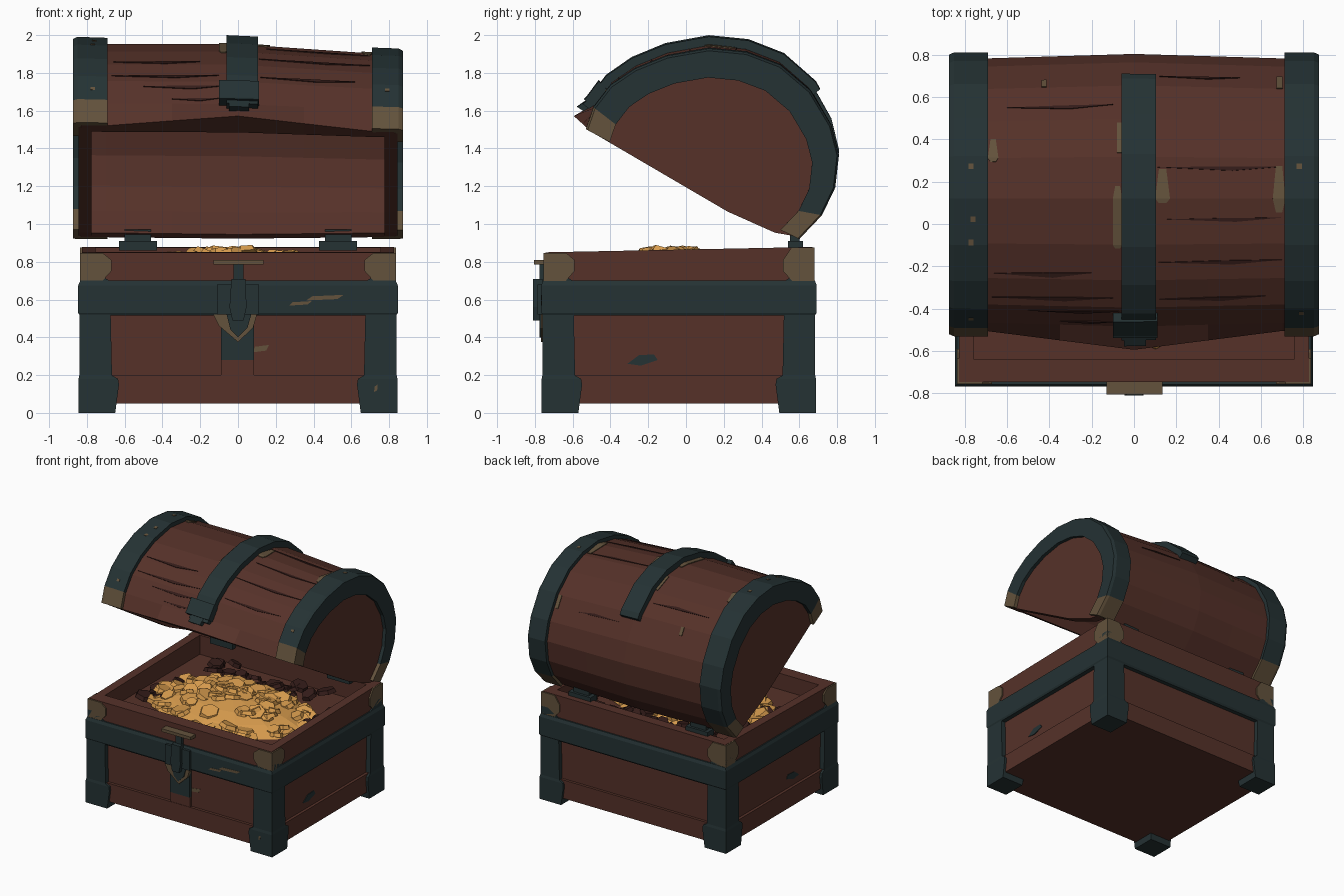
import bpy, bmesh, math, random
from mathutils import Matrix, Vector, Euler

if "Cube" in bpy.data.objects:
    bpy.data.objects.remove(bpy.data.objects["Cube"])

random.seed(4)


def material(name, rgb):
    m = bpy.data.materials.new(name)
    m.diffuse_color = (*rgb, 1)
    m.use_nodes = True
    m.node_tree.nodes["Principled BSDF"].inputs["Base Color"].default_value = m.diffuse_color
    return m


WOOD = material("red_brown_wood", (0.092, 0.031, 0.022))
DARK = material("dark_wood", (0.035, 0.012, 0.010))
IRON = material("dark_teal_iron", (0.018, 0.032, 0.034))
RUST = material("tan_rust", (0.125, 0.085, 0.045))
GOLD = material("gold", (0.68, 0.33, 0.075))


def finish(name, bm, mats):
    bmesh.ops.recalc_face_normals(bm, faces=bm.faces)
    me = bpy.data.meshes.new(name)
    bm.to_mesh(me)
    bm.free()
    for m in mats:
        me.materials.append(m)
    ob = bpy.data.objects.new(name, me)
    bpy.context.collection.objects.link(ob)
    return ob


def loft(name, rings, mats, rule=lambda i: 0):
    """Skin closed rings one after another and cap both ends."""
    bm = bmesh.new()
    vs = [[bm.verts.new(p) for p in r] for r in rings]
    n = len(vs[0])
    for i in range(len(vs) - 1):
        for j in range(n):
            k = (j + 1) % n
            f = bm.faces.new((vs[i][j], vs[i][k], vs[i + 1][k], vs[i + 1][j]))
            f.material_index = rule(i)
    bm.faces.new(vs[0][::-1]).material_index = rule(0)
    bm.faces.new(vs[-1]).material_index = rule(len(vs) - 2)
    return finish(name, bm, mats)


def rect(hx, y0, y1, z):
    return [(-hx, y0, z), (hx, y0, z), (hx, y1, z), (-hx, y1, z)]


def box(name, x0, x1, y0, y1, z0, z1, mat):
    return loft(name, [[(x0, y0, z), (x1, y0, z), (x1, y1, z), (x0, y1, z)] for z in (z0, z1)], [mat])


def front_plate(name, pts, y0, y1, mat):
    return loft(name, [[(x, y, z) for x, z in pts] for y in (y0, y1)], [mat])


# ---- chest body: plinth, recessed panels, upper boards, rim and inner well
def rim(hx, y0, y1):
    return [(x, y, 0.865 + 0.02 * y) for x, y, z in rect(hx, y0, y1, 0)]


O, R, I = (0.825, -0.745, 0.67), (0.802, -0.722, 0.648), (0.755, -0.64, 0.585)
loft("chest_body", [rect(*O, 0.05), rect(*O, 0.2), rect(*R, 0.2), rect(*R, 0.54), rect(*O, 0.54),
                    rim(*O), rim(*I), rect(*I, 0.72)], [WOOD])
loft("body_band", [rect(0.838, -0.757, 0.682, 0.515), rect(0.846, -0.766, 0.692, 0.53),
                   rect(0.846, -0.766, 0.692, 0.675), rect(0.835, -0.757, 0.682, 0.70)], [IRON])

# ---- corner posts, feet and rusted caps
for sx, side in ((-1, "left"), (1, "right")):
    for sy, yc, end in ((-1, -0.76, "front"), (1, 0.684, "back")):
        def corner(w, z, out=0.0):
            xo, xi, yo, yi = sx * (0.84 + out), sx * (0.84 - w), yc + sy * out, yc - sy * w
            return [(xo, yo, z), (xi, yo, z), (xi, yi, z), (xo, yi, z)]

        def ell(w, z, t=0.03):
            a, b = sx * 0.836, yc - sy * 0.005
            return [(a, b, z), (a - sx * w, b, z), (a - sx * w, b - sy * t, z), (a - sx * t, b - sy * t, z),
                    (a - sx * t, b - sy * w, z), (a, b - sy * w, z)]
        loft(f"post_{side}_{end}", [corner(0.175, 0.1), corner(0.165, 0.56)], [IRON])
        loft(f"foot_{side}_{end}", [corner(0.19, 0, 0.004), corner(0.21, 0.15, 0.004),
                                    corner(0.205, 0.18, 0.004), corner(0.17, 0.2)], [IRON])
        loft(f"corner_cap_{side}_{end}", [ell(0.11, 0.69), ell(0.165, 0.75), ell(0.165, 0.81),
                                         ell(0.12, 0.862 + 0.02 * yc)], [RUST])
        loft(f"cap_root_{side}_{end}", [ell(0.17, 0.69, 0.025), ell(0.06, 0.76, 0.025)], [IRON])

# ---- front strap and lock
box("front_strap", -0.09, 0.085, -0.748, -0.7, 0.28, 0.54, IRON)
box("strap_board", -0.09, 0.085, -0.742, -0.7, 0.19, 0.28, WOOD)
front_plate("lock_point", [(-0.13, 0.52), (-0.1, 0.46), (0, 0.375), (0.08, 0.45), (0.1, 0.52)], -0.768, -0.74, RUST)
front_plate("lock_tip", [(-0.06, 0.52), (-0.04, 0.44), (0.0, 0.40), (0.05, 0.45), (0.07, 0.52)], -0.776, -0.74, IRON)
box("lock_plate", -0.11, 0.11, -0.785, -0.74, 0.52, 0.68, IRON)
front_plate("lock_hasp", [(-0.03, 0.49), (0.03, 0.49), (0.045, 0.56), (0.04, 0.71), (-0.035, 0.71), (-0.045, 0.56)],
            -0.81, -0.76, IRON)
box("lock_neck", -0.025, 0.03, -0.775, -0.74, 0.69, 0.79, IRON)
box("lock_catch", -0.13, 0.135, -0.805, -0.73, 0.785, 0.81, RUST)

# ---- worn chips on the body
for x, z, w, h, y, m in ((0.46, 0.61, 0.2, 0.015, -0.768, RUST), (0.33, 0.58, 0.12, 0.012, -0.768, RUST),
                         (0.12, 0.34, 0.09, 0.02, -0.724, RUST), (0.73, 0.13, 0.02, 0.02, -0.766, RUST)):
    front_plate("front_chip", [(x - w / 2, z - h), (x + w / 3, z - h / 2), (x + w / 2, z + h), (x - w / 3, z + h / 2)],
                y, y + 0.006, m)
for s in (-1, 1):
    loft("side_chip", [[(s * x, y, z) for y, z in ((-0.31, 0.26), (-0.24, 0.25), (-0.15, 0.28), (-0.17, 0.31),
                                                   (-0.25, 0.305))] for x in (0.798, 0.807)], [IRON])

# ---- lid arc in (y, z), from front lip over the top to the hinge side
ARC = [(-0.53, 1.52), (-0.49, 1.64), (-0.40, 1.76), (-0.27, 1.85), (-0.10, 1.92), (0.12, 1.96), (0.32, 1.94),
       (0.50, 1.87), (0.66, 1.73), (0.77, 1.54), (0.81, 1.38), (0.79, 1.20), (0.72, 1.05), (0.60, 0.92)]
CY, CZ, LAST = 0.10, 1.17, len(ARC) - 1


def skew(x, y, z):
    return (x, y, 0.93 + (z - 0.93) * (1 - 0.03 * x / 0.85))


def lid(t, x, s):
    """Point on the lid at arc position t, width x and shell scale s."""
    i = min(int(t), LAST - 1)
    f = t - i
    y, z = (ARC[i][k] * (1 - f) + ARC[i + 1][k] * f for k in (0, 1))
    w = max(0, 1 - abs(x) / 0.7)
    s += 0.03 * w
    lip = w * max(0, 1 - t) if s > 0.92 else 0
    return skew(x, CY + (y - CY) * s - 0.07 * lip, CZ + (z - CZ) * s + 0.055 * lip)


loft("lid_shell", [[lid(t, x, 0.96) for t in range(LAST + 1)] + [lid(t, x, 0.87) for t in range(LAST, -1, -1)]
                   for x in (-0.83, -0.7, -0.35, 0, 0.35, 0.7, 0.83)], [WOOD])


def strip(name, x0, x1, t0, t1, s0, s1, mat, taper=1.0):
    """Raised strip that follows the lid arc."""
    ts = [t0] + [t for t in range(math.ceil(t0 + 0.01), math.ceil(t1 - 0.01))] + [t1]
    rings = []
    for t in ts:
        k = taper if t in (t0, t1) else 1
        m, h = (x0 + x1) / 2, (x1 - x0) / 2 * k
        rings.append([lid(t, m - h, s0), lid(t, m + h, s0), lid(t, m + h, s1), lid(t, m - h, s1)])
    return loft(name, rings, [mat])


for s, side, inner in ((-1, "left", 0.69), (1, "right", 0.71)):
    # end board with a sagging lower edge
    loft(f"lid_end_{side}", [[lid(t, s * x, 0.93) for t in range(LAST + 1)] +
                             [skew(s * x, 0.47, 0.955), skew(s * x, 0.22, 1.07)] for x in (0.775, 0.845)], [WOOD])
    # L-section iron rim with rusted tips
    prof = [(inner, 0.94), (inner, 1.0), (0.85, 1.0), (0.873, 0.985), (0.873, 0.80), (0.835, 0.80), (0.835, 0.94)]
    loft(f"lid_band_{side}", [[lid(t, s * x, k) for x, k in prof] for t in range(LAST + 1)],
         [IRON, RUST], lambda i: 1 if i in (0, LAST - 1) else 0)
    # hinges
    box(f"hinge_{side}", s * 0.53 - 0.1, s * 0.53 + 0.1, 0.54, 0.62, 0.86, 0.91, IRON)
    box(f"hinge_knuckle_{side}", s * 0.53 - 0.07, s * 0.53 + 0.07, 0.55, 0.60, 0.90, 0.97, IRON)

strip("lid_centre_band", -0.06, 0.105, 0.7, 8.2, 0.94, 1.02, IRON)
strip("lid_clasp", -0.10, 0.11, 0.9, 1.7, 0.94, 1.04, IRON)
strip("lid_clasp_tip", -0.07, 0.08, 0.45, 0.95, 0.94, 1.02, IRON, 0.7)

# ---- plank cracks and rust flecks on the lid
for x0, x1, t, d in ((0.11, 0.70, 5.75, 0.07), (0.15, 0.70, 4.55, 0.06), (0.11, 0.70, 3.5, 0.08), (-0.67, -0.1, 2.3, 0.1),
                     (-0.66, -0.2, 3.15, 0.1), (-0.5, -0.07, 1.75, 0.1), (0.12, 0.62, 2.3, 0.1),
                     (-0.35, -0.1, 1.2, 0.08), (0.12, 0.5, 8.4, 0.06), (-0.6, -0.1, 7.4, 0.07)):
    pts = [(x0, t), (x0 + (x1 - x0) * 0.6, t - d), (x1, t + d / 2), (x0 + (x1 - x0) * 0.5, t + d * 0.4)]
    loft("lid_crack", [[lid(b, a, s) for a, b in pts] for s in (0.955, 0.966)], [DARK])
for x0, x1, a, b in ((-0.10, -0.055, 3.9, 5.3), (0.1, 0.17, 4.9, 5.7), (0.655, 0.715, 4.7, 5.8), (-0.69, -0.64, 5.9, 6.5),
                     (-0.45, -0.4, 8.0, 8.3), (0.66, 0.715, 8, 8.5), (-0.09, -0.05, 6.1, 6.9)):
    strip("rust_fleck", x0, x1, a, b, 0.95, 0.968, RUST, 0.5)
for x, t in ((-0.77, 1.4), (-0.77, 5.7), (-0.76, 4.5), (-0.77, 4.0), (0.78, 5.7), (0.79, 1.7)):
    strip("rust_rivet", x - 0.012, x + 0.012, t, t + 0.12, 0.995, 1.004, RUST)


# ---- treasure: rounded heap covered with loose, tilted coins
def coins(name, spots, mat, sides=6):
    bm = bmesh.new()
    for x, y, z in spots:
        r = random.uniform(0.05, 0.085)
        rot = Euler((random.uniform(-0.4, 0.4), random.uniform(-0.4, 0.4), random.uniform(0, 6))).to_matrix().to_4x4()
        bmesh.ops.create_cone(bm, cap_ends=True, segments=sides, radius1=r, radius2=r * 0.85, depth=0.03,
                              matrix=Matrix.Translation(Vector((x, y, z))) @ rot)
    return finish(name, bm, [mat])


HX, HY, HC = 0.66, 0.47, -0.08


def heap(r, a):
    return (HX * r * math.cos(a), HC + HY * r * math.sin(a), 0.72 + 0.135 * (1 - r ** 2))


loft("gold_heap", [[heap(r, k * math.tau / 12) for k in range(12)] for r in (1, 0.75, 0.5, 0.2)], [GOLD])
coins("gold_coins", [heap(math.sqrt(random.random()) * 0.98, random.uniform(0, math.tau)) for k in range(110)], GOLD)
coins("dark_coins", [(random.uniform(-0.62, 0.65), random.uniform(0.3, 0.5), random.uniform(0.73, 0.79))
                     for k in range(22)], DARK)
coins("dark_side_coins", [(s * random.uniform(0.55, 0.68), random.uniform(-0.5, 0.3), 0.74)
                          for s in (-1, 1) for k in range(4)], DARK)
